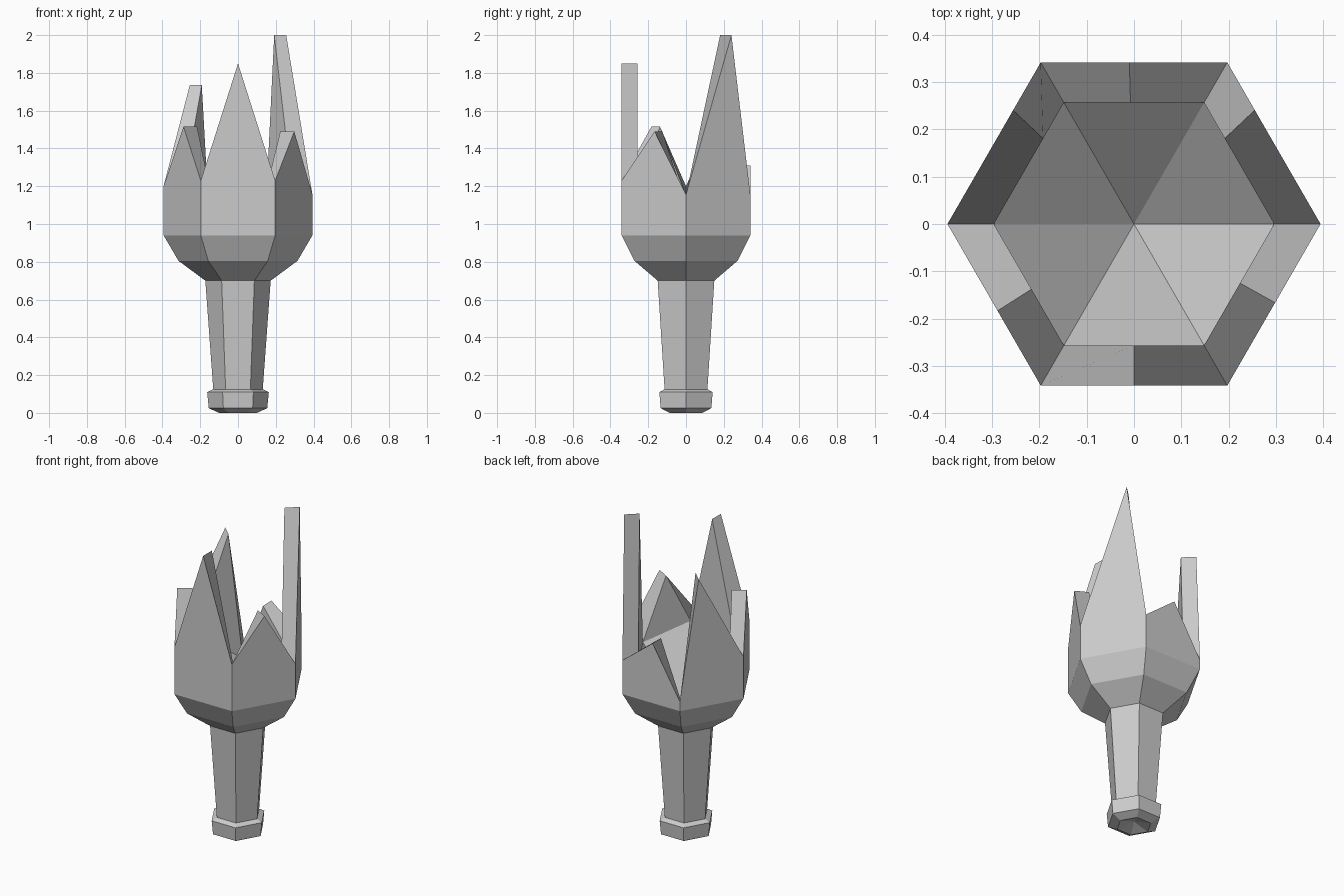
import bpy, bmesh
from math import cos, sin, pi
from mathutils import Vector

if "Cube" in bpy.data.objects:
    bpy.data.objects.remove(bpy.data.objects["Cube"])

SIDES = 6

glass = bpy.data.materials.new("grey_glass")
glass.use_nodes = True
glass.diffuse_color = (0.6, 0.6, 0.6, 1)
glass.node_tree.nodes["Principled BSDF"].inputs["Base Color"].default_value = (0.6, 0.6, 0.6, 1)


def ring(bm, radius, heights):
    """Hexagon of vertices; heights is one z or a z per corner."""
    if not isinstance(heights, list):
        heights = [heights] * SIDES
    return [bm.verts.new((radius * cos(i * pi / 3), radius * sin(i * pi / 3), z))
            for i, z in enumerate(heights)]


def bridge(bm, low, high):
    for i in range(SIDES):
        j = (i + 1) % SIDES
        bm.faces.new((low[i], low[j], high[j], high[i]))


def fan(bm, loop, z):
    centre = bm.verts.new((0, 0, z))
    for i in range(SIDES):
        bm.faces.new((loop[i], loop[(i + 1) % SIDES], centre))


def lathe(bm, profile):
    rings = [ring(bm, r, z) for r, z in profile]
    for low, high in zip(rings, rings[1:]):
        bridge(bm, low, high)
    return rings


def finish(bm, name):
    bmesh.ops.recalc_face_normals(bm, faces=bm.faces)
    mesh = bpy.data.meshes.new(name)
    bm.to_mesh(mesh)
    bm.free()
    mesh.materials.append(glass)
    bpy.context.collection.objects.link(bpy.data.objects.new(name, mesh))


# Neck with its lip and dished mouth
bm = bmesh.new()
rings = lathe(bm, [(0.10, 0), (0.155, 0.025), (0.163, 0.11), (0.131, 0.125), (0.173, 0.70)])
fan(bm, rings[0], 0.03)
bm.faces.new(rings[-1])
finish(bm, "bottle_neck")

# Broken bowl: shoulder, jagged wall and hollow inside
bm = bmesh.new()
shoulder = lathe(bm, [(0.173, 0.70), (0.315, 0.805), (0.394, 0.94)])
bm.faces.new(shoulder[0])
valleys = [1.155, 1.15, 1.0, 1.2, 1.23, 1.23]
outer = ring(bm, 0.394, valleys)
inner = ring(bm, 0.296, [z - 0.05 for z in valleys])

# Each shard: position of the tip along its side, and tip height
shards = [(0.705, 2.0), (0.525, 1.31), (0.296, 1.735),
          (0.537, 1.515), (0.5, 1.85), (0.513, 1.49)]
for i, (t, top) in enumerate(shards):
    j = (i + 1) % SIDES
    tips = []
    for loop in (outer, inner):
        p = loop[i].co.lerp(loop[j].co, t)
        tips.append(bm.verts.new(Vector((p.x, p.y, top))))
    tip_out, tip_in = tips
    base = shoulder[-1]
    bm.faces.new((base[i], base[j], outer[j], tip_out, outer[i]))
    bm.faces.new((inner[j], inner[i], tip_in))
    bm.faces.new((outer[i], tip_out, tip_in, inner[i]))
    bm.faces.new((tip_out, outer[j], inner[j], tip_in))
fan(bm, inner, 0.75)
finish(bm, "broken_bowl")
